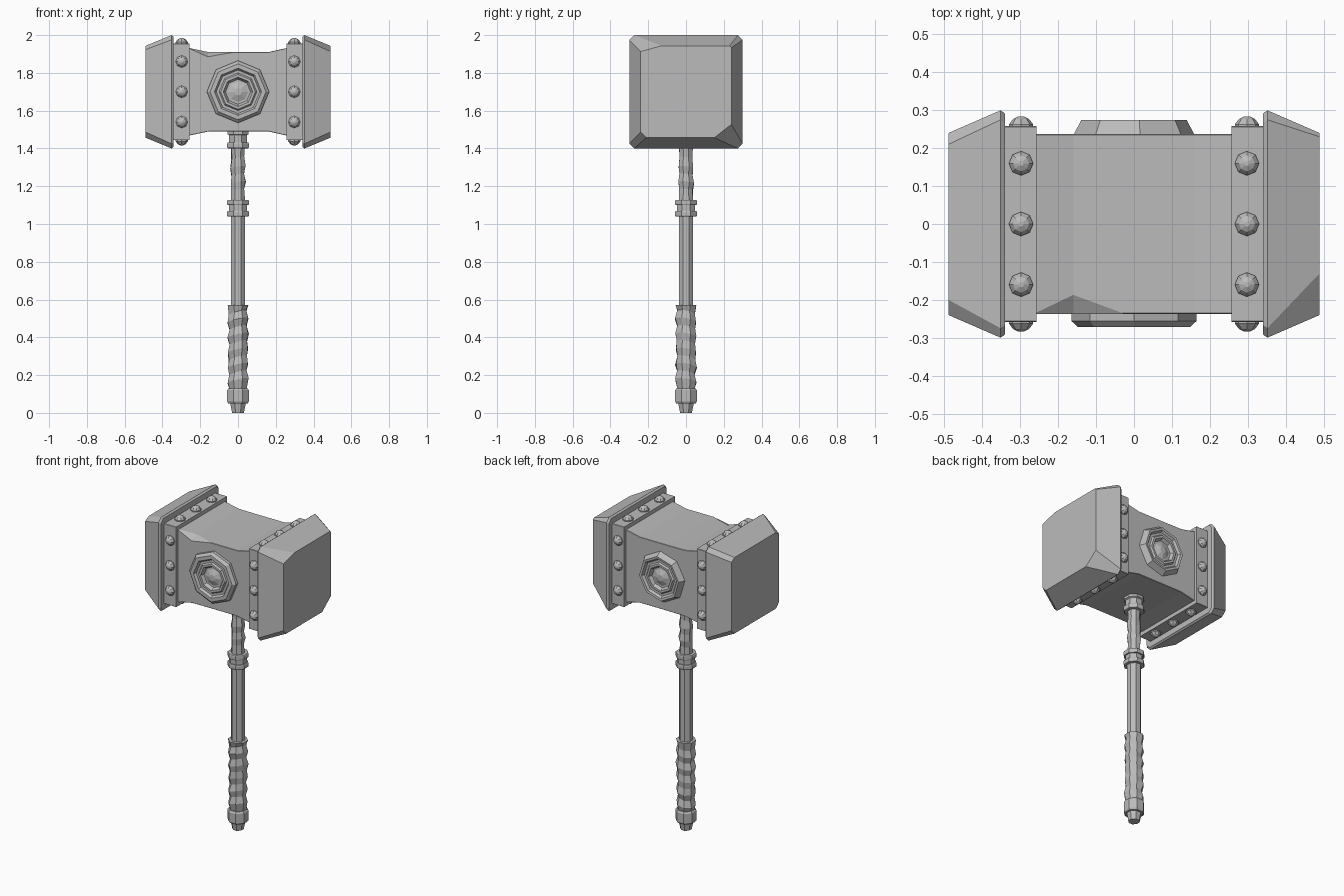
import bpy, bmesh, math, random
from mathutils import Matrix, Vector

random.seed(4)
if "Cube" in bpy.data.objects:
    bpy.data.objects.remove(bpy.data.objects["Cube"])

HEAD_Z = 1.7
grey = bpy.data.materials.new("plain grey")
grey.use_nodes = True
grey.diffuse_color = (0.5, 0.5, 0.5, 1)
grey.node_tree.nodes["Principled BSDF"].inputs["Base Color"].default_value = (0.5, 0.5, 0.5, 1)


def skin(name, rings, matrix=Matrix()):
    """Join successive point rings into a closed flat-shaded solid."""
    bm = bmesh.new()
    loops = [[bm.verts.new(p) for p in ring] for ring in rings]
    n = len(loops[0])
    for a, b in zip(loops, loops[1:]):
        for i in range(n):
            j = (i + 1) % n
            bm.faces.new((a[i], a[j], b[j], b[i]))
    bm.faces.new(loops[0])
    bm.faces.new(loops[-1])
    bmesh.ops.remove_doubles(bm, verts=bm.verts, dist=0.0005)
    bmesh.ops.recalc_face_normals(bm, faces=bm.faces)
    bm.transform(matrix)
    mesh = bpy.data.meshes.new(name)
    bm.to_mesh(mesh)
    bm.free()
    mesh.materials.append(grey)
    obj = bpy.data.objects.new(name, mesh)
    bpy.context.collection.objects.link(obj)
    return obj


def turned(name, profile, matrix=Matrix(), sides=8, spin=0.0, tilt=0.0, rough=0.0):
    """Turn a (radius, height) profile; tilt and rough make it look hand-wrapped."""
    rings = []
    for k, (r, h) in enumerate(profile):
        inner = 0 < k < len(profile) - 1
        ring = []
        for i in range(sides):
            a = math.tau * i / sides + spin
            rr = r + (random.uniform(-rough, rough) if inner else 0)
            hh = h + (tilt * math.cos(a + 0.6) if inner else 0)
            ring.append((rr * math.cos(a), rr * math.sin(a), hh))
        rings.append(ring)
    return skin(name, rings, matrix)


def box_ring(x, hy, hz, cuts):
    """Rectangle across x with its corners cut: back top, front top, front bottom, back bottom."""
    ring = []
    for (sy, sz), (cy, cz) in zip(((1, 1), (-1, 1), (-1, -1), (1, -1)), cuts):
        pair = [(x, sy * hy, sz * (hz - cz)), (x, sy * (hy - cy), sz * hz)]
        ring += pair if sy * sz > 0 else pair[::-1]
    return ring


head = Matrix.Translation((0, 0, HEAD_Z))
sharp = [(0.002, 0.002)] * 4
rim = [(0.025, 0.025)] * 4

# Waisted head core with a chip on its front top edge
chipped = [sharp[0], (0.05, 0.026)] + sharp[2:]
skin("head_core", [box_ring(-0.26, 0.237, 0.232, sharp),
                   box_ring(-0.16, 0.237, 0.211, chipped),
                   box_ring(-0.03, 0.237, 0.21, sharp),
                   box_ring(0.16, 0.237, 0.21, sharp),
                   box_ring(0.26, 0.237, 0.232, sharp)], head)

# Striking blocks, each with its own worn corners
worn = {
    "left": (1, [(0.01, 0.01), (0.11, 0.03), (0.03, 0.03), (0.09, 0.07)]),
    "right": (-1, [(0.03, 0.02), (0.04, 0.02), (0.03, 0.03), (0.03, 0.03)]),
}
for side, (s, cuts) in worn.items():
    skin(side + "_striking_block", [box_ring(s * 0.341, 0.292, 0.292, rim),
                                    box_ring(s * 0.352, 0.3, 0.3, rim),
                                    box_ring(s * 0.49, 0.24, 0.243, cuts)], head)
    skin(side + "_band", [box_ring(s * x, 0.258, 0.256, sharp) for x in (0.257, 0.342)], head)
    # Three rivets on each of the four band faces
    for turn in range(4):
        spin = Matrix.Rotation(turn * math.pi / 2, 4, 'X')
        for offset in (-0.16, 0, 0.16):
            place = head @ spin @ Matrix.Translation((s * 0.298, offset, 0.254))
            turned(side + "_rivet", [(0.032, 0), (0.032, 0.009), (0.021, 0.023), (0.007, 0.03)], place)

# Octagonal medallions: stepped rim, recess and gem
recess = [(0.125, 0.036), (0.115, 0.022), (0.1, 0.022), (0.092, 0.032), (0.078, 0.032),
          (0.066, 0.012), (0.054, 0.012), (0.02, 0.026)]
front = Matrix.Translation((0, -0.236, HEAD_Z)) @ Matrix.Rotation(math.pi / 2, 4, 'X')
back = Matrix.Translation((0, 0.236, HEAD_Z)) @ Matrix.Rotation(-math.pi / 2, 4, 'X')
turned("front_medallion", [(0.165, 0), (0.165, 0.02), (0.148, 0.036)] + recess, front)
turned("back_medallion", [(0.16, 0), (0.14, 0.038)] + recess, back, spin=0.1)

# Handle, from pommel to head
eighth = math.pi / 8
turned("pommel_tip", [(0.034, 0), (0.044, 0.05), (0.044, 0.07)], spin=eighth)
turned("pommel", [(0.056, 0.05), (0.062, 0.06), (0.062, 0.12), (0.055, 0.13)], spin=eighth)
grip = [(0.059 if k % 2 else 0.05, 0.13 + 0.04 * k) for k in range(12)]
turned("wrapped_grip", grip, spin=eighth, tilt=0.016, rough=0.004)
turned("shaft", [(0.041, 0.55), (0.041, 1.06)], spin=eighth)
for z in (1.04, 1.1):
    turned("collar_ring", [(0.06, z), (0.063, z + 0.005), (0.063, z + 0.023), (0.06, z + 0.028)],
           spin=eighth)
turned("collar", [(0.052, 1.05), (0.052, 1.12)], spin=eighth)
neck = [(0.042, 1.11), (0.037, 1.18), (0.043, 1.22), (0.037, 1.26), (0.043, 1.3),
        (0.036, 1.35), (0.04, 1.42)]
turned("upper_shaft", neck, spin=eighth, tilt=0.008, rough=0.003)
turned("head_collar_ring", [(0.058, 1.4), (0.063, 1.407), (0.063, 1.425), (0.058, 1.432)], spin=eighth)
turned("head_collar", [(0.051, 1.42), (0.051, 1.47), (0.06, 1.475), (0.06, 1.5)], spin=eighth)
